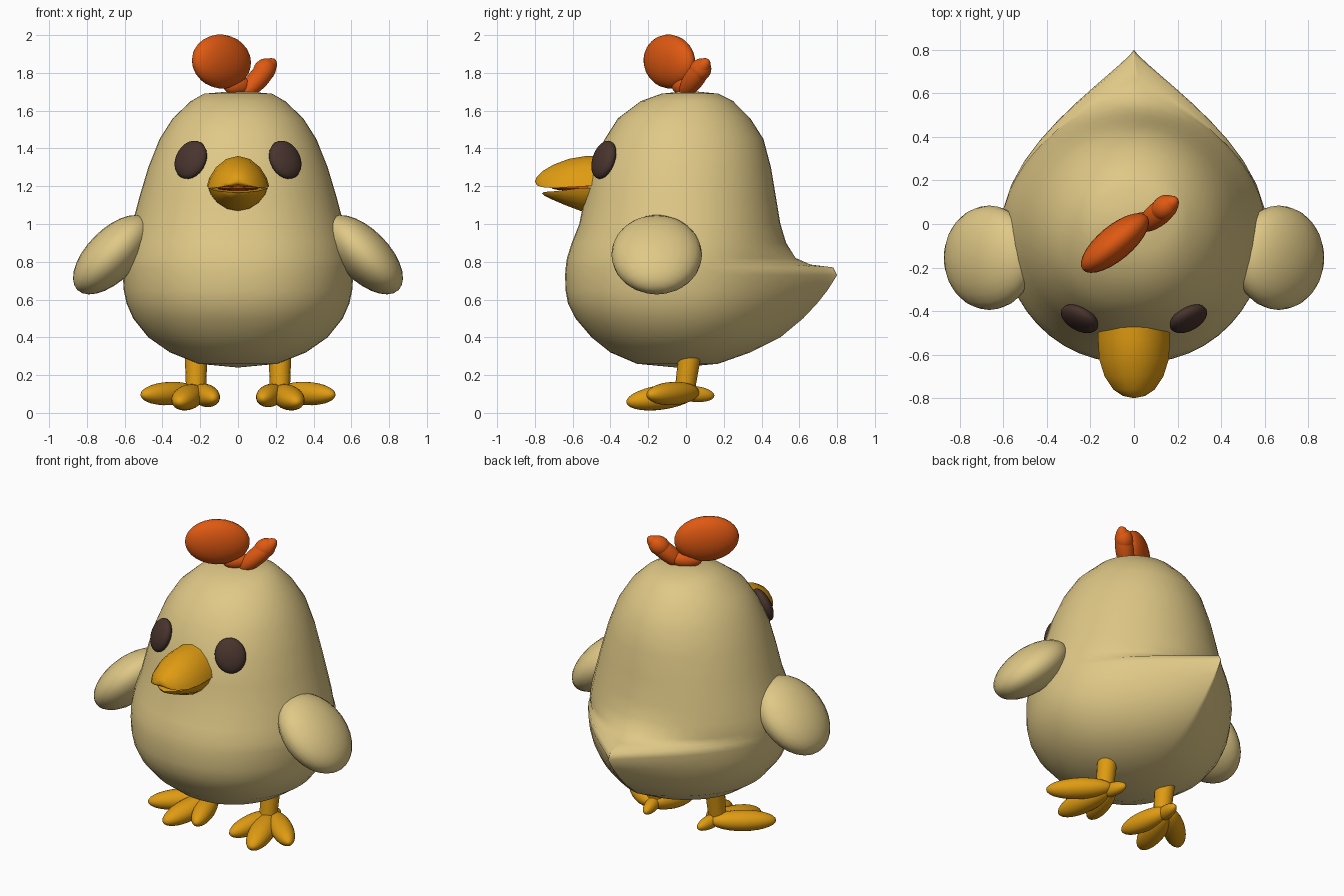
import bpy, bmesh
from math import sin, cos, pi, radians
from mathutils import Vector, Matrix

cube = bpy.data.objects.get("Cube")
if cube:
    bpy.data.objects.remove(cube)


def material(name, rgb):
    m = bpy.data.materials.new(name)
    m.use_nodes = True
    m.diffuse_color = (*rgb, 1)
    m.node_tree.nodes["Principled BSDF"].inputs["Base Color"].default_value = (*rgb, 1)
    return m


CREAM = material("cream_down", (0.74, 0.58, 0.24))
YELLOW = material("beak_yellow", (0.74, 0.33, 0.006))
ORANGE = material("comb_orange", (0.74, 0.10, 0.006))
BROWN = material("eye_brown", (0.065, 0.034, 0.026))


def finish(name, bm, mat, angle=60):
    bmesh.ops.recalc_face_normals(bm, faces=bm.faces)
    mesh = bpy.data.meshes.new(name)
    bm.to_mesh(mesh)
    bm.free()
    mesh.materials.append(mat)
    ob = bpy.data.objects.new(name, mesh)
    bpy.context.collection.objects.link(ob)
    bpy.ops.object.select_all(action="DESELECT")
    ob.select_set(True)
    bpy.context.view_layer.objects.active = ob
    bpy.ops.object.shade_smooth_by_angle(angle=radians(angle))
    return ob


def loft(name, rings, start, end, mat, angle=60):
    """Skin closed rings and close both ends on a point."""
    bm = bmesh.new()
    rows = [[bm.verts.new(p) for p in ring] for ring in rings]
    n = len(rows[0])
    for a, b in zip(rows, rows[1:]):
        for i in range(n):
            j = (i + 1) % n
            bm.faces.new((a[i], a[j], b[j], b[i]))
    for row, tip in ((rows[0], start), (rows[-1], end)):
        v = bm.verts.new(tip)
        for i in range(n):
            bm.faces.new((row[i], row[(i + 1) % n], v))
    return finish(name, bm, mat, angle)


def ellipsoid(name, centre, axis, radii, mat, roll=0):
    """Radii are sideways, upwards and along the axis."""
    turn = Vector(axis).to_track_quat("Z", "Y").to_matrix().to_4x4()
    place = (Matrix.Translation(centre) @ turn @ Matrix.Rotation(roll, 4, "Z")
             @ Matrix.Diagonal((*radii, 1)))
    bm = bmesh.new()
    bmesh.ops.create_uvsphere(bm, u_segments=24, v_segments=14, radius=1, matrix=place)
    return finish(name, bm, mat, 180)


def lobe(name, a, b, side, up, mat):
    """Ellipsoid whose two ends are a and b."""
    a, b = Vector(a), Vector(b)
    return ellipsoid(name, (a + b) / 2, b - a, (side, up, (b - a).length / 2), mat)


# Body with tail: height, half width, front, back, pointedness of the back
BODY = [
    (1.69, .18, -.13, .17, 1), (1.65, .25, -.24, .25, 1), (1.56, .345, -.36, .34, 1),
    (1.45, .415, -.43, .41, 1), (1.3, .475, -.5, .45, 1), (1.15, .52, -.535, .475, 1),
    (1, .56, -.565, .5, 1), (.9, .59, -.605, .53, 1.1), (.82, .605, -.63, .58, 1.3),
    (.785, .61, -.635, .66, 1.8), (.77, .61, -.637, .78, 2.3), (.73, .61, -.64, .8, 2.4),
    (.65, .605, -.638, .75, 2.2), (.58, .59, -.625, .695, 2), (.5, .555, -.585, .62, 1.8),
    (.4, .475, -.5, .5, 1.5), (.32, .36, -.4, .34, 1.2), (.26, .21, -.26, .17, 1),
]


def body_ring(z, w, front, back, q, n=48):
    ring = []
    mid = -.03 if back > .3 else (front + back) / 2
    for i in range(n):
        c, s = cos(2 * pi * i / n), sin(2 * pi * i / n)
        p = q if s > 0 else .92
        x = w * abs(c) ** p * (1 if c > 0 else -1)
        ring.append((x, mid + s * (back - mid if s > 0 else mid - front), z))
    return ring


loft("body", [body_ring(*r) for r in BODY], (0, .02, 1.705), (0, -.05, .24), CREAM, 180)


# Beak halves: y, half width, ridge height, edge height
def beak_ring(y, w, ridge, edge, n=8):
    arch = [(w * cos(pi * i / n), y, edge + (ridge - edge) * sin(pi * i / n) ** 1.35)
            for i in range(n + 1)]
    floor = [(x, y, edge - .06 * (edge - ridge) * (1 - (x / w) ** 2))
             for x in (-w / 2, 0, w / 2)]
    return arch + floor


UPPER = [(-.42, .165, 1.36, 1.2), (-.53, .165, 1.36, 1.2), (-.62, .16, 1.345, 1.195),
         (-.7, .135, 1.315, 1.19), (-.76, .095, 1.28, 1.195), (-.79, .05, 1.25, 1.205)]
LOWER = [(-.42, .16, 1.06, 1.195), (-.56, .155, 1.07, 1.19), (-.64, .13, 1.1, 1.18),
         (-.71, .09, 1.13, 1.172), (-.75, .045, 1.15, 1.17)]
loft("upper_beak", [beak_ring(*r) for r in UPPER], (0, -.42, 1.25), (0, -.8, 1.225), YELLOW)
loft("lower_beak", [beak_ring(*r) for r in LOWER], (0, -.42, 1.15), (0, -.762, 1.163), YELLOW)
ellipsoid("mouth", (0, -.58, 1.19), (0, -1, 0), (.11, .014, .13), ORANGE)

# Comb
lobe("large_comb_lobe", (-.235, -.21, 1.875), (.06, .035, 1.845), .08, .143, ORANGE)
lobe("small_comb_lobe", (.03, -.02, 1.68), (.195, .115, 1.87), .055, .055, ORANGE)
ellipsoid("small_comb_tip", (.14, .075, 1.815), (.6, .5, .6), (.055, .058, .068), ORANGE)
ellipsoid("comb_base", (0, -.01, 1.73), (.8, .6, 0), (.045, .05, .09), ORANGE)

# Paired parts
for label, s in (("left", 1), ("right", -1)):
    ellipsoid(label + "_eye", (s * .25, -.435, 1.34), (s * .48, -.8, .33),
              (.093, .107, .045), BROWN, roll=s * radians(12))
    lobe(label + "_wing", (s * .48, -.155, 1.025), (s * .85, -.155, .65), .24, .135, CREAM)
    bm = bmesh.new()
    bmesh.ops.create_cone(bm, cap_ends=True, segments=16, radius1=.052, radius2=.06, depth=.22)
    tilt = Matrix.Rotation(radians(-8), 4, "X")
    bm.transform(Matrix.Translation((s * .222, .005, .2)) @ tilt)
    finish(label + "_leg", bm, YELLOW)
    heel = (s * .215, .06, .11)
    lobe(label + "_inner_toe", heel, (s * .125, -.26, .075), .062, .06, YELLOW)
    lobe(label + "_middle_toe", heel, (s * .315, -.315, .055), .075, .065, YELLOW)
    lobe(label + "_outer_toe", heel, (s * .51, -.2, .095), .068, .062, YELLOW)
    lobe(label + "_back_toe", (s * .23, -.06, .11), (s * .19, .15, .09), .04, .042, YELLOW)
